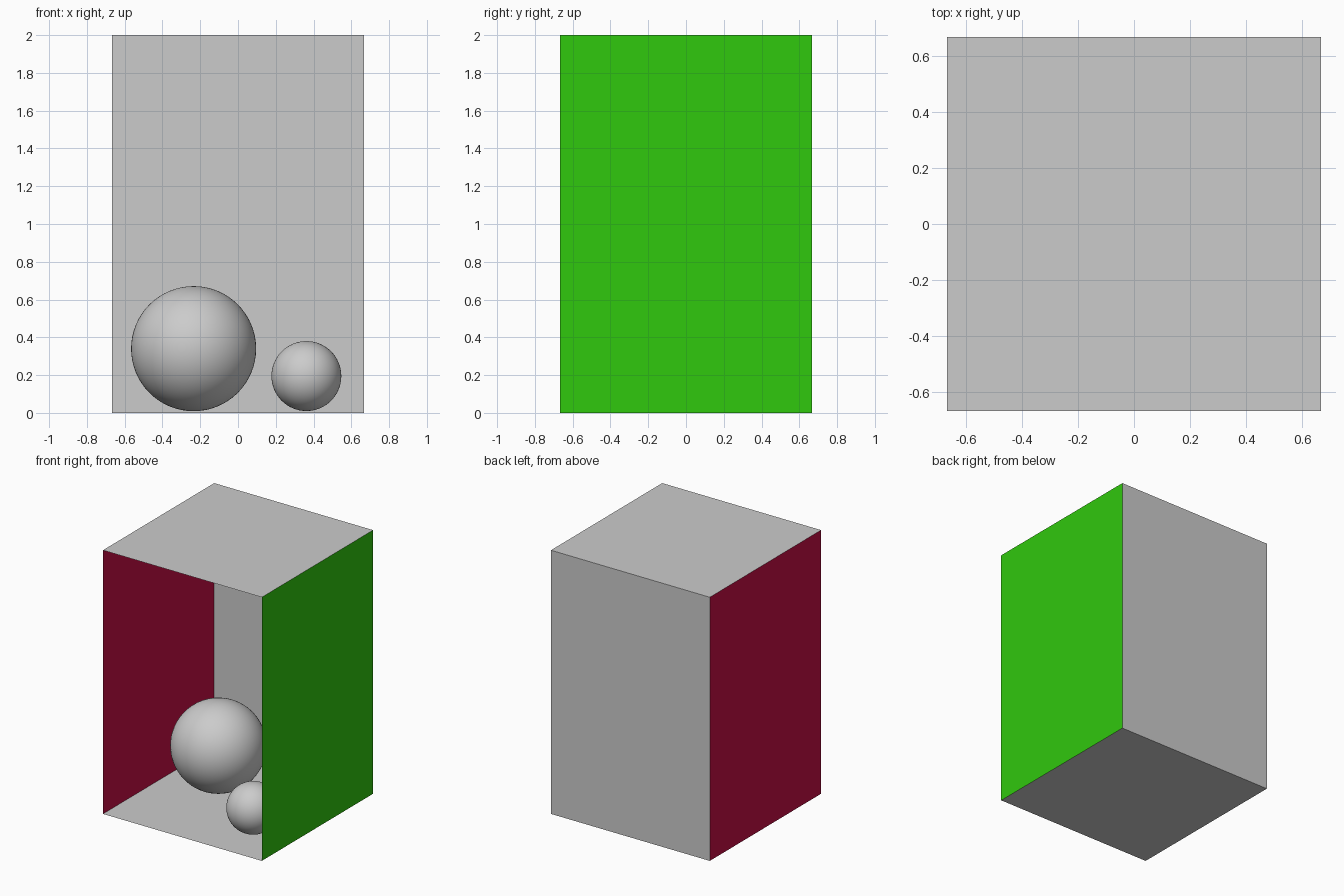
import bpy, bmesh
from mathutils import Vector

if "Cube" in bpy.data.objects:
    bpy.data.objects.remove(bpy.data.objects["Cube"])

H = 2 / 3   # half width and half depth
TOP = 2.0


def material(name, color):
    m = bpy.data.materials.new(name)
    m.diffuse_color = (*color, 1)
    m.use_nodes = True
    m.node_tree.nodes["Principled BSDF"].inputs["Base Color"].default_value = m.diffuse_color
    return m


def panel(name, corners, mat=None):
    """Single flat sheet, facing the inside of the room."""
    bm = bmesh.new()
    face = bm.faces.new([bm.verts.new(c) for c in corners])
    face.normal_update()
    inward = Vector((0, 0, TOP / 2)) - face.calc_center_median()
    if face.normal.dot(inward) < 0:
        face.normal_flip()
    mesh = bpy.data.meshes.new(name)
    bm.to_mesh(mesh)
    bm.free()
    obj = bpy.data.objects.new(name, mesh)
    bpy.context.collection.objects.link(obj)
    if mat:
        mesh.materials.append(mat)


def ball(name, center, radius):
    bpy.ops.mesh.primitive_uv_sphere_add(segments=64, ring_count=32,
                                         radius=radius, location=center)
    bpy.context.object.name = name
    bpy.ops.object.shade_smooth()


# Floor and ceiling
for name, z in (("floor", 0), ("ceiling", TOP)):
    panel(name, [(-H, -H, z), (H, -H, z), (H, H, z), (-H, H, z)])

# Back wall; the front stays open
panel("back_wall", [(-H, H, 0), (H, H, 0), (H, H, TOP), (-H, H, TOP)])

# Coloured side walls
red = material("red", (0.58, 0.004, 0.06))
green = material("green", (0.03, 0.58, 0.004))
for name, x, mat in (("left_wall", -H, red), ("right_wall", H, green)):
    panel(name, [(x, -H, 0), (x, H, 0), (x, H, TOP), (x, -H, TOP)], mat)

# Two balls resting just above the floor
ball("large_ball", (-0.235, 0.10, 0.34), 0.331)
ball("small_ball", (0.362, -0.335, 0.195), 0.185)
